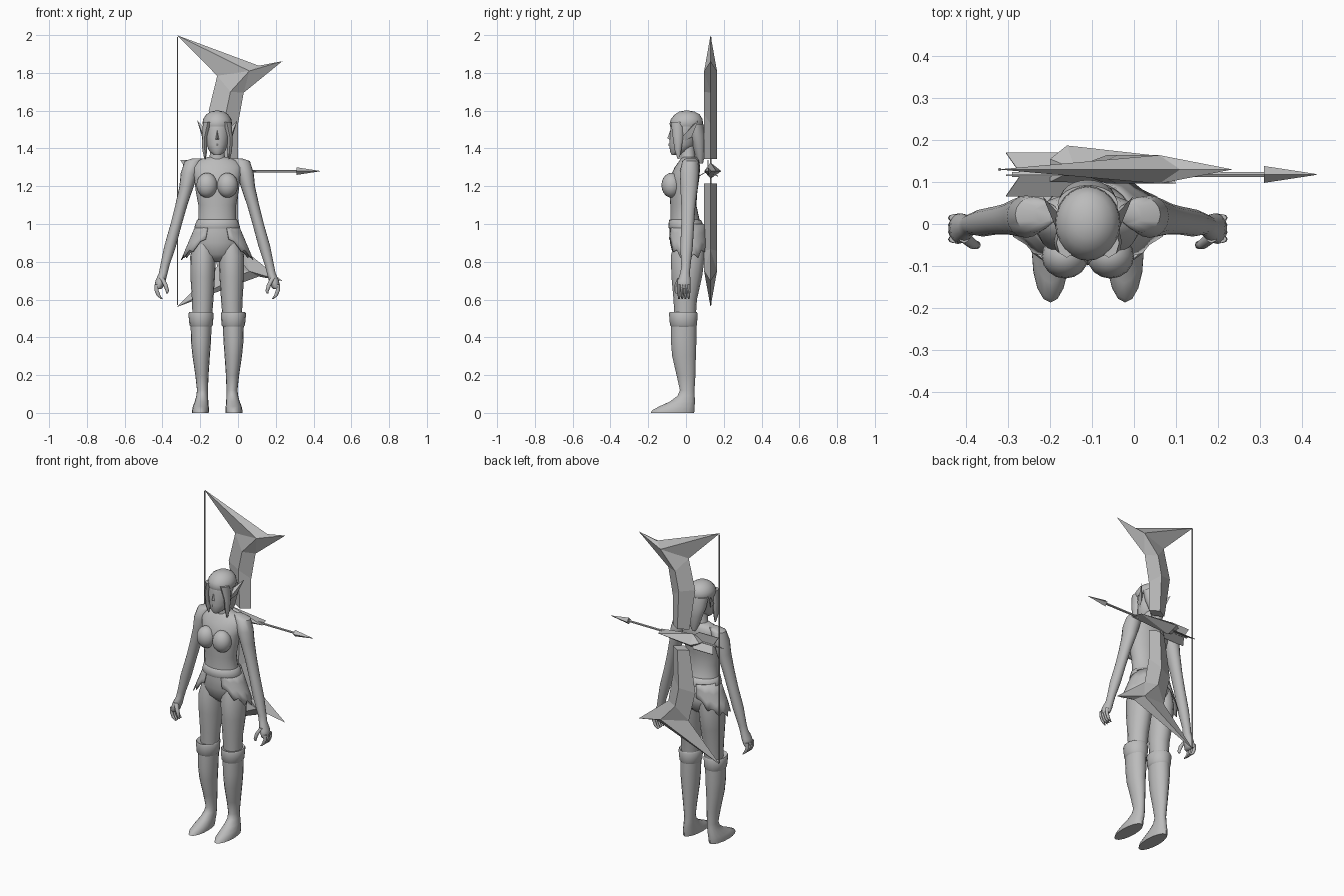
import bpy
import bmesh
from math import cos, sin, pi, radians
from mathutils import Vector

if "Cube" in bpy.data.objects:
    bpy.data.objects.remove(bpy.data.objects["Cube"])

CENTRE = -.11          # middle of the figure in x
BOW_Y, BOW_Z = .13, 1.28

grey = bpy.data.materials.new("plain_grey")
grey.use_nodes = True
grey.diffuse_color = (.5, .5, .5, 1)
grey.node_tree.nodes["Principled BSDF"].inputs["Base Color"].default_value = (.5, .5, .5, 1)


def finish(name, bm, smooth=True):
    """Turn a bmesh into a named, shaded object."""
    bmesh.ops.recalc_face_normals(bm, faces=bm.faces[:])
    mesh = bpy.data.meshes.new(name)
    bm.to_mesh(mesh)
    bm.free()
    mesh.materials.append(grey)
    for poly in mesh.polygons:
        poly.use_smooth = smooth
    if smooth:
        mesh.set_sharp_from_angle(angle=radians(50))
    obj = bpy.data.objects.new(name, mesh)
    bpy.context.scene.collection.objects.link(obj)
    return obj


def loft(name, rings, side=1, sides=16):
    """Skin level ellipses given as (offset x, z, half width, front y, back y)."""
    bm = bmesh.new()
    loops = []
    for cx, z, rx, front, back in rings:
        cy, ry = (front + back) / 2, (back - front) / 2
        loops.append([bm.verts.new((CENTRE + side * (cx + rx * cos(a)), cy + ry * sin(a), z))
                      for a in (2 * pi * i / sides for i in range(sides))])
    for low, high in zip(loops, loops[1:]):
        for i in range(sides):
            j = (i + 1) % sides
            bm.faces.new((low[i], low[j], high[j], high[i]))
    bm.faces.new(loops[0])
    bm.faces.new(loops[-1])
    return finish(name, bm)


def column(name, rings):
    """Loft centred on the figure: (z, half width, front y, back y)."""
    return loft(name, [(0, *ring) for ring in rings], sides=24)


def hull(name, points, smooth=False):
    bm = bmesh.new()
    for p in points:
        bm.verts.new(p)
    bmesh.ops.convex_hull(bm, input=bm.verts[:])
    return finish(name, bm, smooth)


def rod(name, start, end, r1, r2, sides=8):
    """Straight tapered bar between two points."""
    start, end = Vector(start), Vector(end)
    axis = end - start
    bm = bmesh.new()
    bmesh.ops.create_cone(bm, cap_ends=True, segments=sides, radius1=r1, radius2=r2, depth=axis.length)
    bm.transform(axis.to_track_quat("Z", "Y").to_matrix().to_4x4())
    bmesh.ops.translate(bm, verts=bm.verts[:], vec=(start + end) / 2)
    return finish(name, bm, False)


# Torso, waistband and neck
column("torso", [(.80, .04, -.03, .05), (.84, .10, -.07, .095), (.90, .133, -.085, .11),
                 (.96, .122, -.088, .098), (1.03, .10, -.083, .07), (1.10, .10, -.083, .055),
                 (1.17, .113, -.088, .06), (1.24, .122, -.088, .07), (1.30, .135, -.06, .075),
                 (1.335, .11, -.035, .07), (1.355, .05, -.02, .055)])
column("waistband", [(.975, .118, -.09, .093), (.985, .121, -.094, .097),
                     (1.02, .108, -.09, .08), (1.025, .10, -.083, .07)])
column("neck", [(1.32, .055, -.03, .06), (1.36, .04, -.028, .048), (1.42, .036, -.03, .045)])

# Head, nose, cap of hair and tied-back hair
column("face", [(1.365, .018, -.075, -.035), (1.385, .042, -.085, .01), (1.42, .057, -.088, .05),
                (1.46, .065, -.087, .06), (1.50, .069, -.083, .07), (1.55, .069, -.078, .075),
                (1.585, .04, -.05, .05)])
hull("nose", [(CENTRE + x, y, z) for x, y, z in ((0, -.084, 1.495), (-.011, -.084, 1.448),
              (.011, -.084, 1.448), (0, -.099, 1.453), (0, -.07, 1.44))], True)
hull("lips", [(CENTRE + x, y, z) for x, y, z in ((-.02, -.08, 1.42), (.02, -.08, 1.42),
              (0, -.092, 1.427), (0, -.092, 1.413))], True)
column("hair_cap", [(1.515, .073, -.083, .085), (1.53, .078, -.087, .09), (1.555, .075, -.08, .088),
                    (1.58, .058, -.06, .072), (1.595, .034, -.035, .045), (1.60, .01, -.008, .015)])
column("back_hair", [(1.32, .012, .065, .09), (1.36, .032, .05, .098), (1.42, .05, .03, .105),
                     (1.47, .066, .012, .105), (1.53, .072, 0, .092)])

for s, label in ((1, "left"), (-1, "right")):
    # Locks framing the face, and pointed ears
    loft(label + "_hair_lock", [(.064, 1.345, .004, -.045, -.035), (.066, 1.39, .013, -.06, -.025),
                                (.067, 1.46, .014, -.07, -.015), (.05, 1.54, .025, -.08, -.01)], s, 8)
    hull(label + "_ear", [(CENTRE + s * x, y, z) for x, y, z in
                          ((.06, -.005, 1.44), (.06, .015, 1.50), (.075, -.012, 1.47), (.085, .03, 1.515),
                           (.08, .03, 1.46), (.107, .065, 1.55))], True)

    # Bust
    bm = bmesh.new()
    bmesh.ops.create_uvsphere(bm, u_segments=16, v_segments=10, radius=1)
    bmesh.ops.scale(bm, verts=bm.verts[:], vec=(.056, .053, .066))
    bmesh.ops.translate(bm, verts=bm.verts[:], vec=(CENTRE + s * .054, -.077, 1.205))
    finish(label + "_bust", bm)

    # Arm with palm, fingers and thumb
    loft(label + "_arm", [(.10, 1.348, .03, 0, .05), (.128, 1.333, .045, -.02, .065),
                          (.147, 1.27, .046, -.033, .068), (.162, 1.20, .038, -.03, .063),
                          (.19, 1.10, .032, -.025, .05), (.217, 1, .03, -.025, .043),
                          (.25, .88, .031, -.03, .036), (.277, .78, .024, -.025, .024),
                          (.286, .74, .023, -.03, .02), (.30, .70, .027, -.045, .025),
                          (.31, .665, .022, -.048, .025), (.312, .655, .014, -.04, .02)], s)
    for i in range(4):
        y = -.045 + i * .017
        loft(label + "_finger", [(.318, .68, .013, y, y + .018), (.322, .65, .011, y, y + .017),
                                 (.31, .62, .01, y + .001, y + .016),
                                 (.293, .603, .005, y + .004, y + .012)], s, 8)
    loft(label + "_thumb", [(.295, .715, .014, -.045, -.015), (.275, .68, .012, -.06, -.035),
                            (.264, .645, .009, -.06, -.04), (.266, .632, .004, -.055, -.045)], s, 8)

    # Leg, boot and cuff
    loft(label + "_leg", [(.068, .91, .055, -.06, .095), (.075, .83, .068, -.08, .10),
                          (.077, .72, .065, -.077, .085), (.077, .60, .057, -.066, .058),
                          (.08, .48, .05, -.06, .05)], s)
    loft(label + "_boot", [(.089, 0, .044, -.187, .043), (.088, .015, .045, -.178, .045),
                           (.087, .035, .042, -.14, .046), (.083, .06, .036, -.085, .047),
                           (.08, .09, .031, -.045, .046), (.078, .12, .029, -.032, .045),
                           (.081, .20, .035, -.05, .05), (.085, .30, .046, -.073, .052),
                           (.086, .38, .053, -.08, .055), (.085, .48, .056, -.08, .055)], s)
    loft(label + "_boot_cuff", [(.085, .455, .055, -.078, .053), (.085, .465, .062, -.085, .058),
                                (.086, .525, .067, -.09, .062), (.086, .533, .062, -.087, .058),
                                (.085, .525, .05, -.07, .05)], s)

    # Ragged hip cloth, longest at the side
    bm = bmesh.new()
    steps, rows = 12, []
    for i in range(steps + 1):
        t = i / steps
        a = radians(-65 + 140 * t)
        hem = .92 - .11 * sin(pi * t) ** .7 + (.03 if i % 2 else 0)
        row = []
        for k in range(4):
            f = k / 3
            z = 1 + (hem - 1) * f
            flare = (1 - z) / .2
            rx, ry = .112 + .085 * flare, .098 + .025 * flare
            row.append(bm.verts.new((CENTRE + s * rx * cos(a), .008 + ry * sin(a), z)))
        rows.append(row)
    for p, q in zip(rows, rows[1:]):
        for k in range(3):
            bm.faces.new((p[k], q[k], q[k + 1], p[k + 1]))
    cloth = finish(label + "_hip_cloth", bm)
    cloth.modifiers.new("thickness", "SOLIDIFY").thickness = .005

# Bow limbs: diamond section running into a long horn and a short spike
LEFT = ((-.115, 1.345), (-.155, 1.60), (-.11, 1.785))
RIGHT = ((0, 1.345), (0, 1.53), (.03, 1.695))
RIDGE = ((-.055, 1.345), (-.065, 1.58), (-.04, 1.70), (.06, 1.81))
HORN, CREST, SPIKE = (-.325, 2), (.11, 1.838), (.235, 1.862)

for s, label in ((1, "upper"), (-1, "lower")):
    bm = bmesh.new()

    def corner(p, y=0):
        return bm.verts.new((p[0], BOW_Y + y, BOW_Z + s * (p[1] - BOW_Z)))

    left, right = [corner(p) for p in LEFT], [corner(p) for p in RIGHT]
    horn, crest, spike = corner(HORN), corner(CREST), corner(SPIKE)
    ridges = [[corner(p, y) for p in RIDGE] for y in (-.034, .034)]
    for r in ridges:
        for i in range(2):
            bm.faces.new((left[i], r[i], r[i + 1], left[i + 1]))
            bm.faces.new((r[i], right[i], right[i + 1], r[i + 1]))
        hub = r[3]
        for face in ((left[2], hub, horn), (left[2], r[2], hub), (r[2], right[2], hub),
                     (right[2], spike, hub), (spike, crest, hub), (crest, horn, hub)):
            bm.faces.new(face)
    bm.faces.new((left[0], ridges[0][0], right[0], ridges[1][0]))
    finish(label + "_bow_limb", bm, False)

rod("bow_string", (-.32, BOW_Y, .57), (-.32, BOW_Y, 1.99), .004, .004, 6)

# Grip: wedge tapering toward the arrow head
hull("bow_grip", [(-.20, .155, 1.29), (-.16, .187, 1.28), (-.20, .10, 1.28), (-.14, .13, 1.325),
                  (-.14, .13, 1.24), (.08, .16, 1.28), (.10, .096, 1.28)])

# Arrow: shaft, four-sided head and three vanes
SHAFT_Y = .118
rod("arrow_shaft", (-.29, SHAFT_Y, BOW_Z), (.32, SHAFT_Y, BOW_Z), .007, .007, 6)
rod("arrow_head", (.31, SHAFT_Y, BOW_Z), (.435, SHAFT_Y, BOW_Z), .02, .001, 4)
for i in range(3):
    a = radians(90 + 120 * i)
    bm = bmesh.new()
    bm_points = ((-.305, .058), (-.17, .058), (-.10, 0), (-.27, 0))
    bm.faces.new([bm.verts.new((x, SHAFT_Y + r * cos(a), BOW_Z + r * sin(a))) for x, r in bm_points])
    vane = finish("arrow_vane", bm, False)
    vane.modifiers.new("thickness", "SOLIDIFY").thickness = .004
